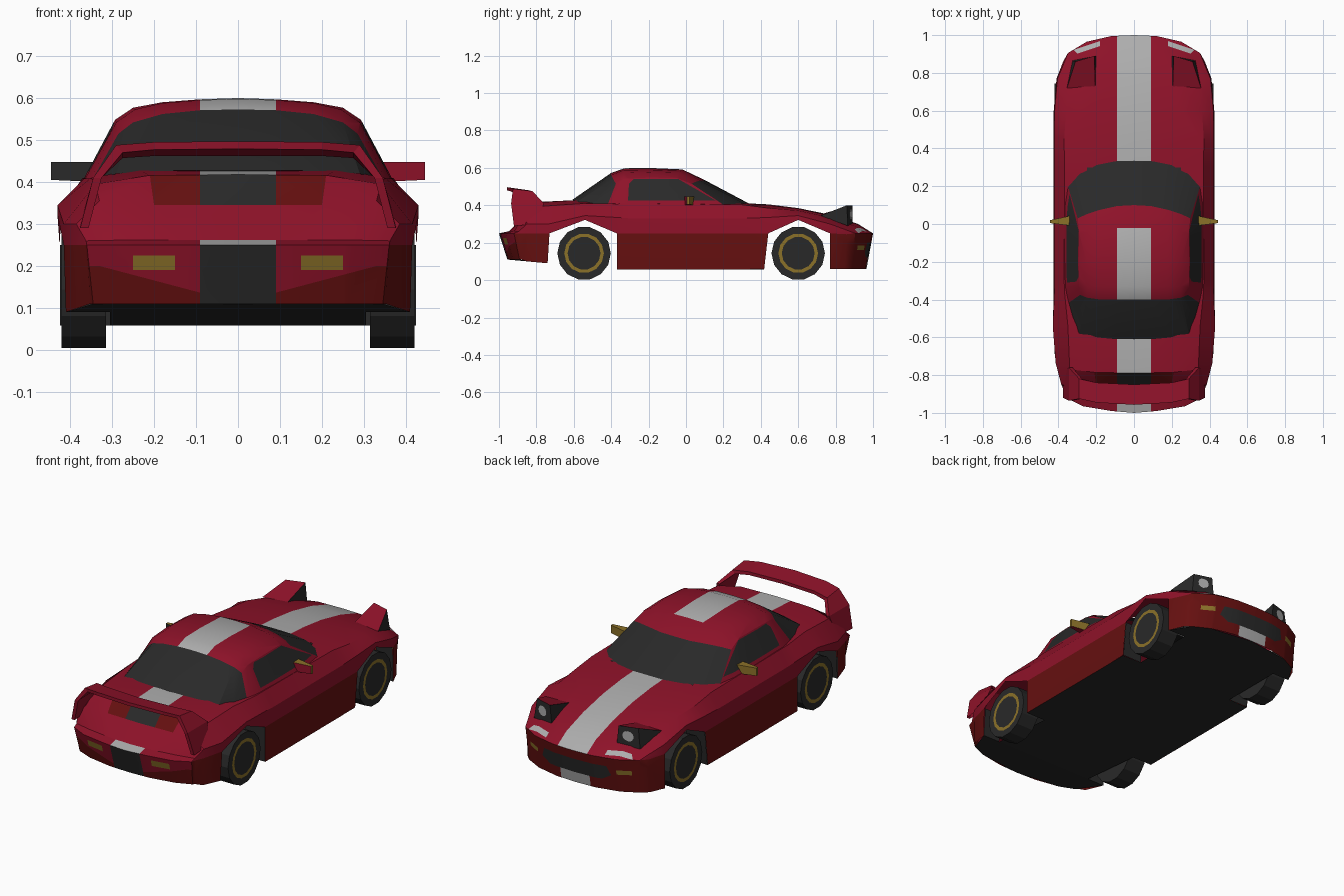
import bpy, bmesh, math
from mathutils import Vector

if "Cube" in bpy.data.objects:
    bpy.data.objects.remove(bpy.data.objects["Cube"])

COLOURS = [("crimson_paint", (0.27, 0.006, 0.022)), ("dark_red_paint", (0.13, 0.005, 0.005)),
           ("charcoal", (0.022, 0.022, 0.022)), ("light_grey", (0.42, 0.42, 0.42)),
           ("gold", (0.26, 0.165, 0.022))]
MATS = []
for n, c in COLOURS:
    m = bpy.data.materials.new(n)
    m.diffuse_color = (*c, 1)
    m.use_nodes = True
    m.node_tree.nodes["Principled BSDF"].inputs["Base Color"].default_value = m.diffuse_color
    MATS.append(m)
RED, DARK, BLACK, GREY, GOLD = range(5)


def loft(bm, rings, mat=lambda i, j: RED):
    """Skin neighbouring rings; mat gives the colour, or None for a gap."""
    vs = [[bm.verts.new(p) for p in r] for r in rings]
    for i in range(len(vs) - 1):
        for j in range(len(vs[0]) - 1):
            m = mat(i, j)
            if m is not None:
                f = bm.faces.new((vs[i][j], vs[i + 1][j], vs[i + 1][j + 1], vs[i][j + 1]))
                f.material_index = m


def clean(bm):
    bmesh.ops.remove_doubles(bm, verts=bm.verts, dist=1e-4)
    bmesh.ops.dissolve_degenerate(bm, dist=1e-4, edges=bm.edges)
    bm.normal_update()


def paint(bm, pred, a, b, poly, mat):
    """Cut a convex outline (on axes a, b) into matching faces and colour it."""
    cen = [sum(p[k] for p in poly) / len(poly) for k in (0, 1)]
    planes = []
    for p, q in zip(poly, poly[1:] + poly[:1]):
        n = [q[1] - p[1], p[0] - q[0]]
        if n[0] * (cen[0] - p[0]) + n[1] * (cen[1] - p[1]) > 0:
            n = [-n[0], -n[1]]
        co, no = Vector((0, 0, 0)), Vector((0, 0, 0))
        co[a], co[b], no[a], no[b] = p[0], p[1], n[0], n[1]
        planes.append((co, no.normalized()))
    for co, no in planes:
        fs = [f for f in bm.faces if pred(f)]
        geom = fs + list({e for f in fs for e in f.edges}) + list({v for f in fs for v in f.verts})
        bmesh.ops.bisect_plane(bm, geom=geom, plane_co=co, plane_no=no, dist=1e-5)
        bm.normal_update()
    for f in bm.faces:
        c = f.calc_center_median()
        if pred(f) and all((c - co).dot(no) < 1e-5 for co, no in planes):
            f.material_index = mat


def finish(bm, name, mirror=True, smooth=True):
    if mirror:
        d = bmesh.ops.duplicate(bm, geom=bm.verts[:] + bm.edges[:] + bm.faces[:])["geom"]
        for v in d:
            if isinstance(v, bmesh.types.BMVert):
                v.co.x *= -1
        bmesh.ops.reverse_faces(bm, faces=[f for f in d if isinstance(f, bmesh.types.BMFace)])
    bmesh.ops.remove_doubles(bm, verts=bm.verts, dist=1e-4)
    bmesh.ops.recalc_face_normals(bm, faces=bm.faces)
    me = bpy.data.meshes.new(name)
    bm.to_mesh(me)
    bm.free()
    for m in MATS:
        me.materials.append(m)
    ob = bpy.data.objects.new(name, me)
    bpy.context.collection.objects.link(ob)
    if smooth:
        bpy.ops.object.select_all(action='DESELECT')
        ob.select_set(True)
        bpy.context.view_layer.objects.active = ob
        bpy.ops.object.shade_smooth_by_angle(angle=math.radians(25))
    return ob


# --- body shell: half sections from nose to tail, open wheel arches ---
def sec(y, zc, c1, c2, c3, c4, bottom, yb=None):
    return [(0, y, zc), (c1[0], y, c1[1]), (c2[0], y, c2[1]), (c3[0], y, c3[1]),
            (c4[0], y, c4[1]), (c4[0], y if yb is None else yb, bottom)]

nose = [(0, 1, .25), (.12, .995, .25), (.25, .965, .25), (.35, .905, .25), (.35, .905, .25), (.345, .88, .06)]
nose2 = [(0, .92, .30), (.15, .915, .30), (.26, .9, .29), (.365, .865, .265), (.375, .86, .245), (.375, .85, .06)]
t1 = [(0, -.79, .418), (.21, -.785, .416), (.34, -.77, .395), (.415, -.735, .30), (.415, -.73, .25), (.41, -.74, .09)]
t2 = [(0, -.86, .345), (.2, -.855, .345), (.33, -.86, .355), (.385, -.85, .30), (.385, -.85, .25), (.38, -.85, .10)]
t3 = [(0, -.945, .262), (.12, -.94, .262), (.26, -.92, .262), (.362, -.895, .26), (.365, -.895, .25), (.352, -.88, .11)]
t4 = [(0, -1, .25), (.12, -.99, .25), (.27, -.965, .25), (.36, -.92, .25), (.36, -.92, .25), (.345, -.89, .11)]
rings = [nose, nose2,
         sec(.77, .35, (.22, .345), (.33, .335), (.405, .30), (.41, .25), .06),
         sec(.60, .385, (.23, .382), (.36, .372), (.42, .345), (.425, .322), .3),
         sec(.44, .405, (.24, .40), (.37, .385), (.42, .335), (.425, .25), .06, .418),
         sec(.30, .412, (.25, .41), (.368, .403), (.42, .33), (.425, .25), .057),
         sec(-.30, .41, (.25, .41), (.37, .41), (.42, .33), (.425, .25), .057),
         sec(-.37, .41, (.25, .41), (.367, .408), (.422, .335), (.425, .25), .057),
         sec(-.54, .43, (.24, .43), (.35, .41), (.43, .345), (.43, .322), .3), t1, t2, t3, t4]


def body_mat(i, j):
    if j == 4:
        return None if i in (2, 3, 7, 8) else DARK
    if j == 0 and i in (5, 6):
        return None
    return DARK if (i, j) == (9, 0) else RED

bm = bmesh.new()
loft(bm, rings, body_mat)
front_low = [(0, .965, .06), (.12, .96, .06), (.25, .93, .06), nose[5]]
rear_low = [(0, -.955, .11), (.12, -.95, .11), (.26, -.925, .11), t4[5]]
loft(bm, [nose[:4], front_low], lambda i, j: DARK)
loft(bm, [t4[:4], rear_low])
clean(bm)
front = lambda f: f.calc_center_median().y > .88 and f.calc_center_median().z < .25 and abs(f.normal.z) < .4
rear = lambda f: f.calc_center_median().y < -.88 and f.calc_center_median().z < .25 and abs(f.normal.y) > .4
top = lambda f: abs(f.normal.z) > .3 and f.calc_center_median().z > .25
slope = lambda f: -.86 < f.calc_center_median().y < -.79 and f.calc_center_median().z > .34
tail = lambda f: -.95 < f.calc_center_median().y < -.86
# racing stripe, tail recess and headlamp strips
paint(bm, lambda f: top(f) and not slope(f) and not tail(f), 0, 1,
      [(-.1, -1.1), (.09, -1.1), (.09, 1.1), (-.1, 1.1)], GREY)
paint(bm, slope, 0, 1, [(-.1, -1), (.09, -1), (.09, -.5), (-.1, -.5)], BLACK)
paint(bm, lambda f: top(f) and f.calc_center_median().y > .85, 0, 1,
      [(.18, .968), (.18, .942), (.30, .902), (.32, .922)], GREY)
# front intake, lower stripe and indicators
paint(bm, front, 0, 2, [(-.1, .06), (.09, .06), (.09, .12), (-.1, .12)], GREY)
paint(bm, front, 0, 2, [(-.1, .12), (.16, .12), (.21, .15), (.19, .2), (-.1, .2)], BLACK)
paint(bm, front, 0, 2, [(.24, .16), (.31, .16), (.31, .185), (.24, .185)], GOLD)
# rear bumper bands and lamps
paint(bm, rear, 0, 2, [(-.1, .1), (.5, .1), (.5, .245), (.33, .2), (-.1, .2)], DARK)
paint(bm, rear, 0, 2, [(-.1, .1), (.09, .1), (.09, .26), (-.1, .26)], BLACK)
paint(bm, rear, 0, 2, [(.15, .19), (.25, .19), (.25, .225), (.15, .225)], GOLD)
finish(bm, "body_shell")

# --- floor with wheel cut-outs, and arch end panels ---
bm = bmesh.new()
floor = [(.965, 0, .06), (.93, .25, .06), (.88, .345, .06), (.775, .41, .06), (.775, .305, .06), (.418, .305, .06),
         (.418, .425, .058), (-.37, .425, .058), (-.37, .305, .058), (-.74, .305, .09), (-.74, .41, .09),
         (-.89, .345, .11), (-.925, .26, .11), (-.955, 0, .11)]
low = [bm.verts.new((x, y, z)) for y, x, z in floor]
mid = {y: bm.verts.new((0, y, z)) for y, z in ((.775, .06), (.418, .06), (-.37, .058), (-.74, .09))}
a, b, c, d = mid.values()
for f in ([low[0], low[1], low[2], low[3], low[4], a], [a, low[4], low[5], b],
          [b, low[5], low[6], low[7], low[8], c], [c, low[8], low[9], d],
          [d, low[9], low[10], low[11], low[12], low[13]]):
    bm.faces.new(f).material_index = BLACK
for y, yt, z, x in ((.775, .77, .06, .408), (.418, .44, .06, .424), (-.37, -.37, .058, .424), (-.74, -.73, .09, .41)):
    loft(bm, [[(.305, y, z), (x, y, z)], [(.305, yt, .25), (x, yt, .25)]], lambda i, j: BLACK)
finish(bm, "floor_pan", smooth=False)

# --- cabin: windscreen, roof, rear glass and sides ---
cab = [[(0, .345, .405), (.09, .342, .405), (.2, .325, .403), (.29, .28, .40), (.35, .2, .403), (.35, .2, .403)],
       [(0, .10, .535), (.09, .095, .533), (.18, .075, .532), (.255, .05, .525), (.298, .03, .515), (.366, .1, .403)],
       [(0, -.02, .592), (.09, -.02, .59), (.18, -.03, .584), (.245, -.04, .573), (.29, -.05, .546), (.37, -.04, .403)],
       [(0, -.2, .6), (.09, -.2, .597), (.18, -.2, .59), (.25, -.2, .577), (.293, -.2, .548), (.37, -.2, .403)],
       [(0, -.33, .598), (.09, -.33, .595), (.18, -.33, .588), (.245, -.33, .573), (.29, -.335, .542), (.367, -.33, .403)],
       [(0, -.4, .573), (.09, -.4, .571), (.18, -.4, .562), (.25, -.39, .542), (.285, -.375, .515), (.35, -.42, .40)],
       [(0, -.61, .428), (.09, -.61, .428), (.2, -.6, .426), (.29, -.58, .42), (.325, -.5, .405), (.325, -.5, .405)]]


def cab_mat(i, j):
    if i == 5 or (i == 0 and j < 4):
        return BLACK
    return GREY if j == 0 and i in (2, 3, 4) else RED

bm = bmesh.new()
loft(bm, cab, cab_mat)
clean(bm)
paint(bm, lambda f: abs(f.normal.x) > .6 and f.material_index != BLACK or
      (abs(f.normal.x) > .6 and -.32 < f.calc_center_median().y < .17), 1, 2,
      [(-.31, .425), (-.305, .515), (-.28, .54), (-.04, .54), (.16, .425)], BLACK)
finish(bm, "cabin")

# --- rear wing: hoop-shaped blade running down into the tail corners ---
bm = bmesh.new()
wing = []
for x, yr, zr, yf, zf, dx, dz in ((0, -.957, .497, -.85, .48, 0, .018), (.2, -.945, .495, -.84, .48, 0, .018),
                                  (.29, -.925, .488, -.82, .475, .015, .018), (.345, -.935, .41, -.76, .41, .02, 0),
                                  (.376, -.92, .29, -.79, .30, .02, 0)):
    wing.append([(x, yr, zr), (x, yf, zf), (x - dx, yf, zf - dz), (x - dx, yr, zr - dz), (x, yr, zr)])
loft(bm, wing)
finish(bm, "rear_wing", smooth=False)

# --- raised headlamp pods with lenses ---
bm = bmesh.new()
p = [bm.verts.new(v) for v in ((.20, .89, .30), (.325, .865, .29), (.31, .86, .40), (.21, .89, .40),
                               (.205, .72, .352), (.355, .72, .345))]
for idx, m in (((0, 1, 2, 3), BLACK), ((3, 2, 5, 4), RED), ((0, 3, 4), BLACK), ((1, 5, 2), BLACK)):
    bm.faces.new([p[k] for k in idx]).material_index = m
lens = []
for k in range(12):
    t = math.tau * k / 12
    x = .262 + .032 * math.cos(t)
    lens.append(bm.verts.new((x, .896 - (x - .205) * .24, .352 + .03 * math.sin(t))))
bm.faces.new(lens).material_index = GREY
finish(bm, "headlamp_pods", smooth=False)

# --- door mirrors ---
for s, name, back in ((1, "mirror_right", RED), (-1, "mirror_left", BLACK)):
    bm = bmesh.new()
    bmesh.ops.create_cube(bm, size=1)
    for v in bm.verts:
        outer = v.co.x > 0
        x = .445 if outer else .33
        y = (.005 if outer else -.01) if v.co.y < 0 else (.02 if outer else .045)
        z = .448 if v.co.z > 0 else (.405 if outer else .40)
        v.co = (s * x, y, z)
    bm.normal_update()
    bmesh.ops.recalc_face_normals(bm, faces=bm.faces)
    for f in bm.faces:
        f.material_index = back if f.normal.y < -.7 else RED if f.normal.z < -.7 else GOLD
    finish(bm, name, mirror=False, smooth=False)

# --- wheels: charcoal tyres with a gold ring on the outer face ---
for name, y in (("front_wheels", .60), ("rear_wheels", -.545)):
    bm = bmesh.new()
    prof = [(0, .315), (.143, .315), (.143, .42), (.106, .42), (.088, .42), (0, .42)]
    ring = [[(x, y + r * math.cos(math.tau * k / 14), .1435 + r * math.sin(math.tau * k / 14))
             for k in range(15)] for r, x in prof]
    loft(bm, ring, lambda i, j: GOLD if i == 3 else BLACK)
    clean(bm)
    finish(bm, name, smooth=False)
